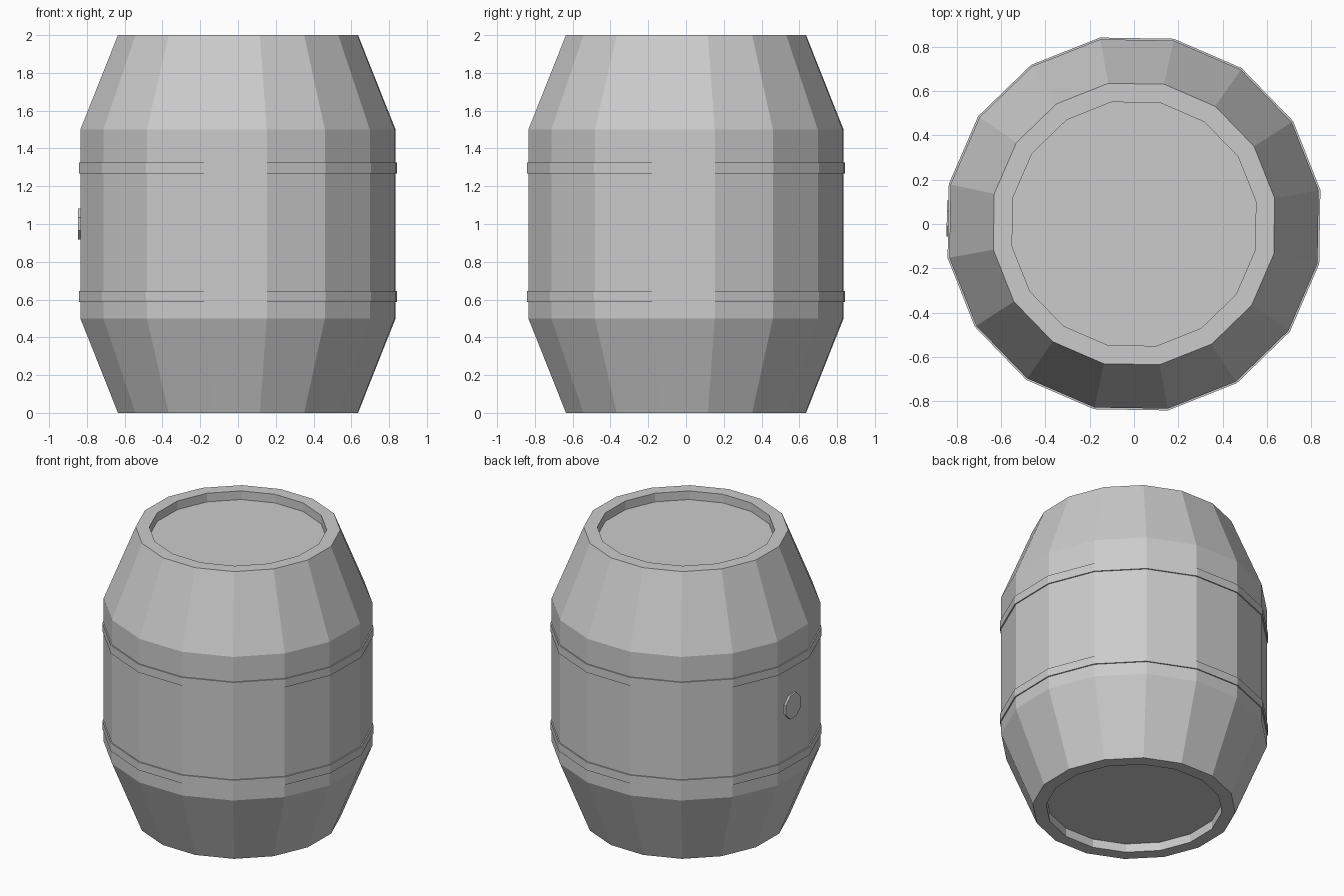
import bpy, bmesh
from math import cos, sin, pi, radians
from mathutils import Matrix

if "Cube" in bpy.data.objects:
    bpy.data.objects.remove(bpy.data.objects["Cube"])

SIDES = 16
TURN = radians(-0.9)


def lathe(name, profile, closed):
    """Spin an (r, z) profile around z; open profiles get capped ends."""
    bm = bmesh.new()
    rings = []
    for r, z in profile:
        angles = [TURN + (k + 0.5) * 2 * pi / SIDES for k in range(SIDES)]
        rings.append([bm.verts.new((r * cos(a), r * sin(a), z)) for a in angles])
    pairs = list(zip(rings, rings[1:]))
    if closed:
        pairs.append((rings[-1], rings[0]))
    for a, b in pairs:
        for k in range(SIDES):
            n = (k + 1) % SIDES
            bm.faces.new((a[k], a[n], b[n], b[k]))
    if not closed:
        bm.faces.new(rings[0])
        bm.faces.new(rings[-1])
    return finish(name, bm)


def finish(name, bm):
    bmesh.ops.recalc_face_normals(bm, faces=bm.faces)
    mesh = bpy.data.meshes.new(name)
    bm.to_mesh(mesh)
    bm.free()
    obj = bpy.data.objects.new(name, mesh)
    bpy.context.collection.objects.link(obj)
    return obj


# Barrel body with recessed ends
lathe("barrel_body", [(0.56, 0.06), (0.56, 0), (0.646, 0), (0.848, 0.5),
                      (0.848, 1.5), (0.646, 2), (0.56, 2), (0.56, 1.94)], False)

# Two thin hoops
for name, low, high in (("lower_hoop", 0.588, 0.645), ("upper_hoop", 1.268, 1.326)):
    lathe(name, [(0.84, low), (0.856, low), (0.856, high), (0.84, high)], True)

# Octagonal bung on the left facet
bm = bmesh.new()
place = (Matrix.Rotation(pi + TURN, 4, 'Z') @ Matrix.Translation((0.832, -0.012, 1))
         @ Matrix.Rotation(pi / 2, 4, 'Y') @ Matrix.Rotation(pi / 8, 4, 'Z'))
bmesh.ops.create_cone(bm, cap_ends=True, segments=8, radius1=0.088,
                      radius2=0.088, depth=0.028, matrix=place)
finish("bung", bm)
